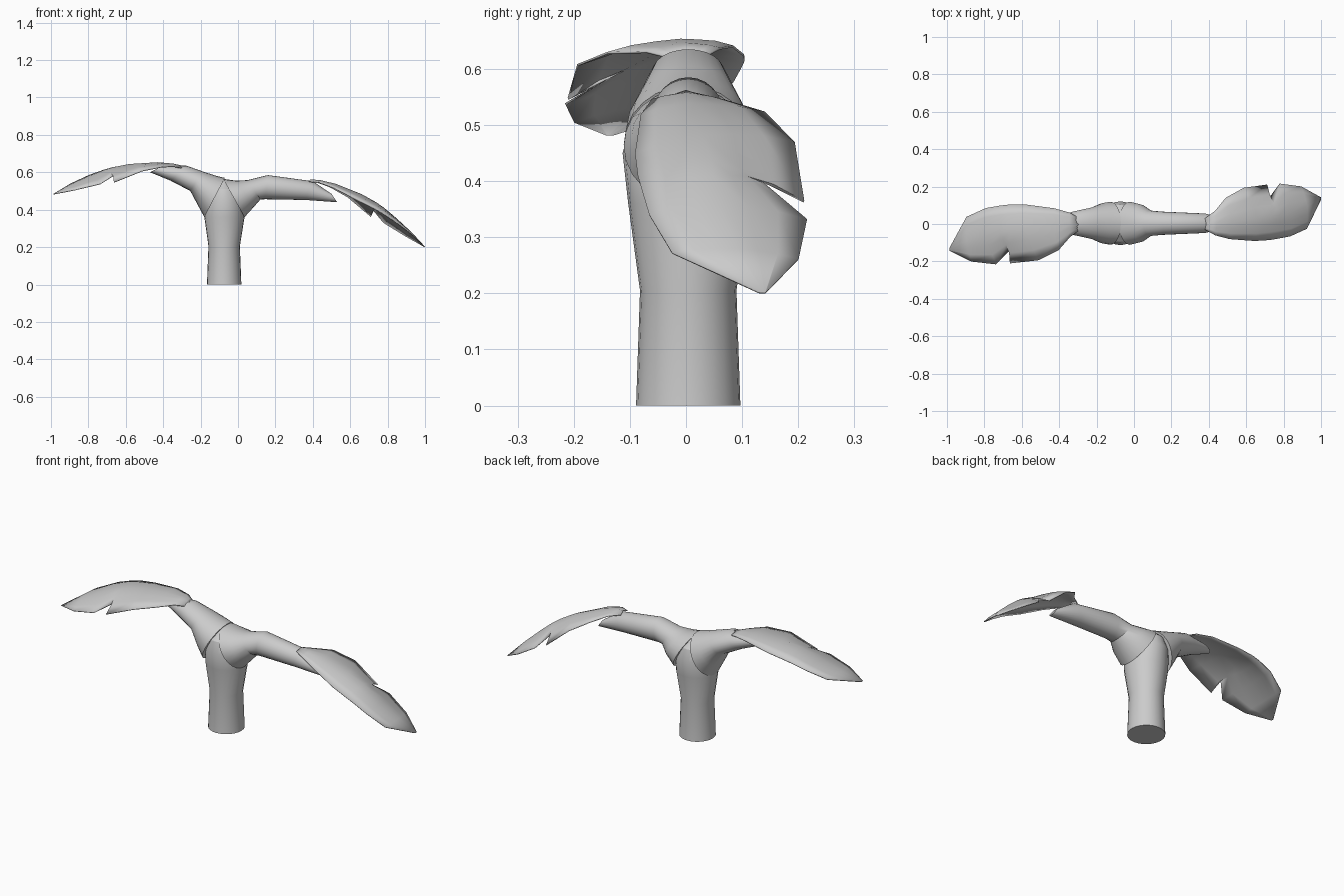
import bpy, math
from mathutils import Vector

if "Cube" in bpy.data.objects:
    bpy.data.objects.remove(bpy.data.objects["Cube"])


def make(name, verts, faces):
    me = bpy.data.meshes.new(name)
    me.from_pydata(verts, [], faces)
    me.update()
    ob = bpy.data.objects.new(name, me)
    bpy.context.collection.objects.link(ob)
    bpy.ops.object.select_all(action='DESELECT')
    ob.select_set(True)
    bpy.context.view_layer.objects.active = ob
    bpy.ops.object.mode_set(mode='EDIT')
    bpy.ops.mesh.select_all(action='SELECT')
    bpy.ops.mesh.normals_make_consistent(inside=False)
    bpy.ops.object.mode_set(mode='OBJECT')
    bpy.ops.object.shade_smooth_by_angle(angle=math.radians(30))
    return ob


def loft(name, rings, n=24):
    # each ring: (x, z) of two opposite points in the xz plane, and half width in y
    verts, faces = [], []
    for x0, z0, x1, z1, hy in rings:
        a, b = Vector((x0, 0.004, z0)), Vector((x1, 0.004, z1))
        mid, half = (a + b) / 2, (b - a) / 2
        for i in range(n):
            t = math.tau * i / n
            verts.append(mid + half * math.cos(t) + Vector((0, hy * math.sin(t), 0)))
    for r in range(len(rings) - 1):
        for i in range(n):
            j = (i + 1) % n
            faces.append((r*n + i, r*n + j, (r+1)*n + j, (r+1)*n + i))
    faces.append(tuple(range(n)))
    faces.append(tuple((len(rings) - 1) * n + i for i in range(n)))
    return make(name, verts, faces)


# Trunk
loft("trunk", [(-.166, 0, .018, 0, .093), (-.158, .205, .01, .205, .086),
               (-.18, .36, .035, .36, .107), (-.175, .45, .03, .45, .117),
               (-.15, .51, 0, .51, .10), (-.11, .555, -.04, .55, .05)])

# Branches
loft("right_branch", [(.035, .36, -.08, .565, .115), (.085, .415, -.01, .555, .10),
                      (.12, .455, .05, .558, .068), (.145, .456, .16, .585, .062),
                      (.36, .452, .40, .552, .052), (.53, .44, .50, .485, .02)])
loft("left_branch", [(-.18, .36, -.07, .57, .115), (-.215, .425, -.12, .582, .108),
                     (-.255, .50, -.19, .605, .085), (-.36, .555, -.275, .635, .064),
                     (-.47, .60, -.40, .635, .025)])

# Leaf rows: ridge u, front (v, w), ridge (v, w), lobed edge (u, v, w)
ROWS = [(0, -.03, 0, 0, .012, 0, .03, 0),
        (.05, -.06, .022, 0, .035, .05, .07, .02),
        (.13, -.08, .035, .01, .058, .11, .14, .03),
        (.28, -.09, .04, .03, .078, .22, .193, .03),
        (.37, -.085, .045, .045, .078, .38, .21, 0),
        (.42, -.078, .045, .05, .073, .375, .14, .035),
        (.50, -.065, .04, .06, .058, .455, .215, .005),
        (.61, -.025, .025, .09, .032, .59, .20, 0),
        (.71, .13, 0, .137, 0, .71, .142, 0)]


def leaf(name, base, tip, side, widen, lift):
    base, tip = Vector(base), Vector(tip)
    U = (tip - base).normalized()
    V = Vector((0, side, 0))
    W = U.cross(V) * (1 if U.cross(V).z > 0 else -1)
    verts, faces, n = [], [], 7
    for u, vf, wf, vr, wr, uo, vo, wo in ROWS:
        k = math.sin(math.pi * u / .71)
        vf, wf = vf - widen * k * u, wf + lift * k
        f, r, o = Vector((u, vf, wf)), Vector((u, vr, wr)), Vector((uo, vo, wo))
        row = [f.lerp(r, t) for t in (0, 1/3, 2/3)] + [r.lerp(o, t) for t in (0, 1/3, 2/3, 1)]
        for i, arch in enumerate((0, .008, .005, 0, .006, .008, 0)):
            p = row[i]
            verts.append(base + U * p.x + V * p.y + W * (p.z + arch * k))
    for r in range(len(ROWS) - 1):
        for c in range(n - 1):
            a = r * n + c
            faces.append((a, a + 1, a + n + 1, a + n))
    ob = make(name, verts, faces)
    mod = ob.modifiers.new("thickness", 'SOLIDIFY')
    mod.thickness = .004
    mod.offset = 0


# Leaves
leaf("right_leaf", (.38, 0, .55), (1.0, 0, .20), 1, 0, 0)
leaf("left_leaf", (-.29, 0, .62), (-1.0, 0, .48), -1, .05, .02)
